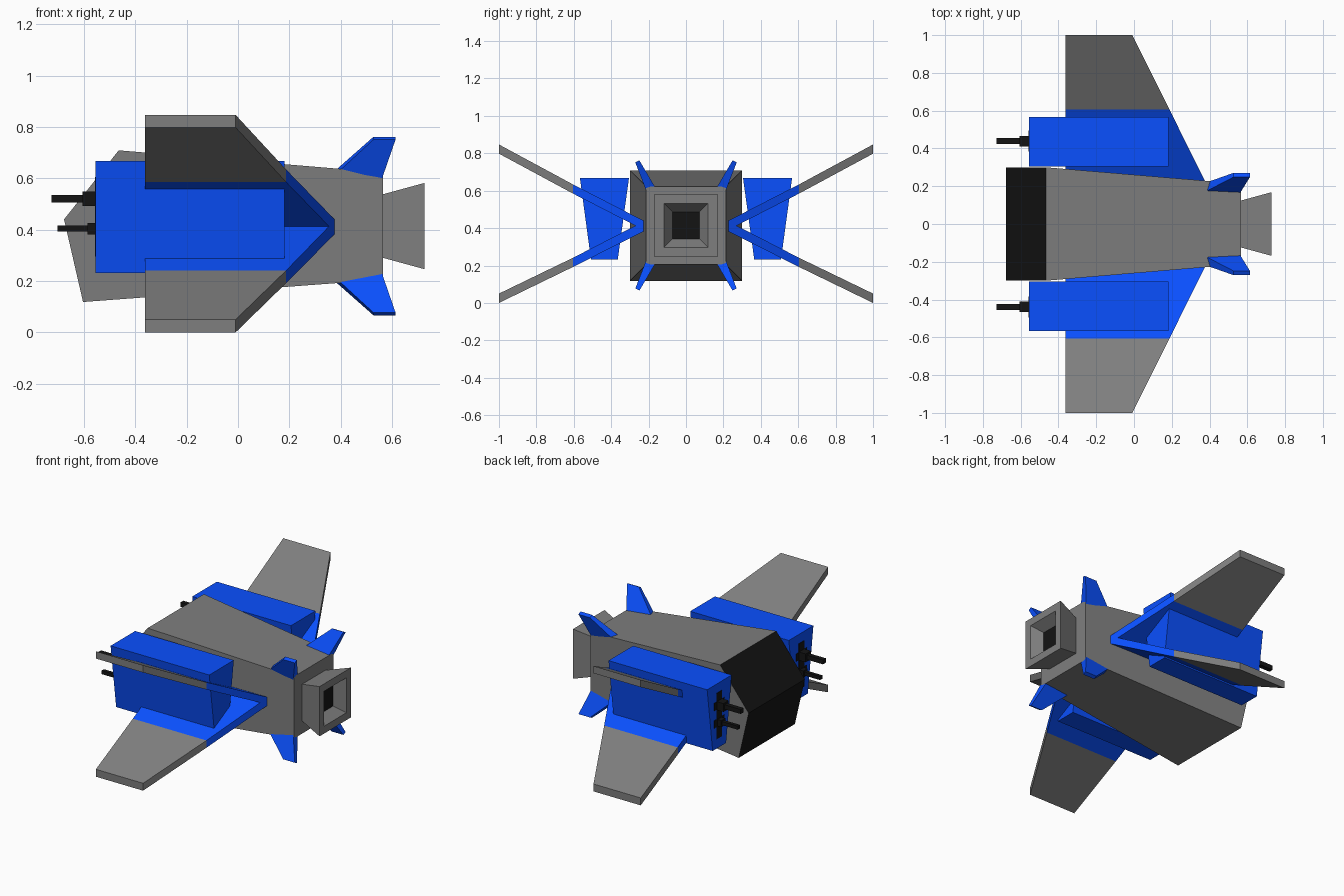
import bpy, bmesh

if "Cube" in bpy.data.objects:
    bpy.data.objects.remove(bpy.data.objects["Cube"])


def material(name, color):
    m = bpy.data.materials.new(name)
    m.diffuse_color = (*color, 1)
    m.use_nodes = True
    m.node_tree.nodes["Principled BSDF"].inputs["Base Color"].default_value = m.diffuse_color
    return m


BLUE = material("blue_paint", (0.003, 0.08, 1.0))
DARK = material("dark_panel", (0.007, 0.007, 0.007))
GREY = material("grey_hull", (0.21, 0.21, 0.21))
MID = 0.414  # height of the ship's centre line


def loft(name, rings, mat=GREY, mirror=False, dark_faces=()):
    """Skin a list of equal-length point rings, capping both ends."""
    bm = bmesh.new()
    loops = [[bm.verts.new(p) for p in ring] for ring in rings]
    bm.faces.new(loops[0][::-1])
    bm.faces.new(loops[-1])
    for a, b in zip(loops, loops[1:]):
        for i in range(len(a)):
            j = (i + 1) % len(a)
            bm.faces.new((a[i], a[j], b[j], b[i]))
    bmesh.ops.recalc_face_normals(bm, faces=bm.faces)
    mesh = bpy.data.meshes.new(name)
    bm.to_mesh(mesh)
    bm.free()
    ob = bpy.data.objects.new(name, mesh)
    bpy.context.collection.objects.link(ob)
    mesh.materials.append(mat)
    if dark_faces:
        mesh.materials.append(DARK)
        for f in dark_faces:
            mesh.polygons[f].material_index = 1
    if mirror:
        mod = ob.modifiers.new("mirror", 'MIRROR')
        mod.use_axis = (False, True, False)
    return ob


def box(name, x0, x1, y, z, hy, hz, mat):
    ring = [(y - hy, z - hz), (y + hy, z - hz), (y + hy, z + hz), (y - hy, z + hz)]
    return loft(name, [[(x, *p) for p in ring] for x in (x0, x1)], mat, True)


# Hull: side outline with a half width at each corner, dark wedge nose
side = [(-0.604, 0.118, 0.3), (-0.678, 0.44, 0.3), (-0.465, 0.709, 0.3),
        (0.566, 0.623, 0.213), (0.566, 0.205, 0.213)]
loft("hull", [[(x, s * w, z) for x, z, w in side] for s in (-1, 1)], dark_faces=(2, 3))

# Engine nozzle: flared square with a tapered recess and dark floor
sections = [(0.558, 0.122), (0.727, 0.168), (0.727, 0.118), (0.66, 0.073)]
loft("engine_nozzle", [[(x, a * r, MID + b * r) for a, b in
     ((-1, -1), (1, -1), (1, 1), (-1, 1))] for x, r in sections], dark_faces=(1,))


# Wings: chevron section swept along x, with a slanted rear edge
def rear_edge(y):
    return 0.377 - 0.386 * (y - 0.226) / 0.774


def wing(name, profile, mat=GREY):
    loft(name, [[(-0.362, y, z) for y, z in profile],
                [(rear_edge(y), y, z) for y, z in profile]], mat, True)


SPLIT = 0.605
upper = [(SPLIT, 0.634), (SPLIT, 0.585), (1, 0.798), (1, 0.847)]
lower = [(SPLIT, 0.241), (SPLIT, 0.192), (1, 0.0), (1, 0.05)]
wing("wing_roots", [(0.227, 0.382), lower[1], lower[0], (0.27, 0.413),
                    upper[1], upper[0], (0.227, 0.44)], BLUE)
wing("upper_wing_tips", upper)
wing("lower_wing_tips", lower)

# Side pods: tapered section
pod = [(0.365, 0.231), (0.508, 0.231), (0.567, 0.667), (0.305, 0.667)]
loft("side_pods", [[(x, *p) for p in pod] for x in (-0.555, 0.182)], BLUE, True)

# Gun panels and twin guns on the pod fronts
GUN_Y = 0.439
box("gun_panel", -0.557, -0.54, GUN_Y, 0.45, 0.03, 0.155, DARK)
for name, z, tip, base, rb, rm in (("upper_gun", 0.521, -0.727, -0.607, 0.015, 0.028),
                                   ("lower_gun", 0.404, -0.703, -0.586, 0.012, 0.022)):
    box(name + "_panel", -0.558, -0.54, GUN_Y, z, 0.055, 0.026, DARK)
    box(name + "_mount", base, -0.55, GUN_Y, z, rm, rm, DARK)
    box(name + "_barrel", tip, base, GUN_Y, z, rb, rb, DARK)

# Tail fins: slanted blades, thicker at the root, at the four rear corners
inner = [(0.358, 0.161, 0.612), (0.528, 0.249, 0.762),
         (0.614, 0.249, 0.762), (0.56, 0.161, 0.612)]
outer = [(0.358, 0.211, 0.595), (0.528, 0.271, 0.751),
         (0.614, 0.271, 0.751), (0.56, 0.211, 0.595)]
for name, s in (("upper_tail_fins", 1), ("lower_tail_fins", -1)):
    loft(name, [[(x, y, MID + s * (z - MID)) for x, y, z in ring]
                for ring in (inner, outer)], BLUE, True)
